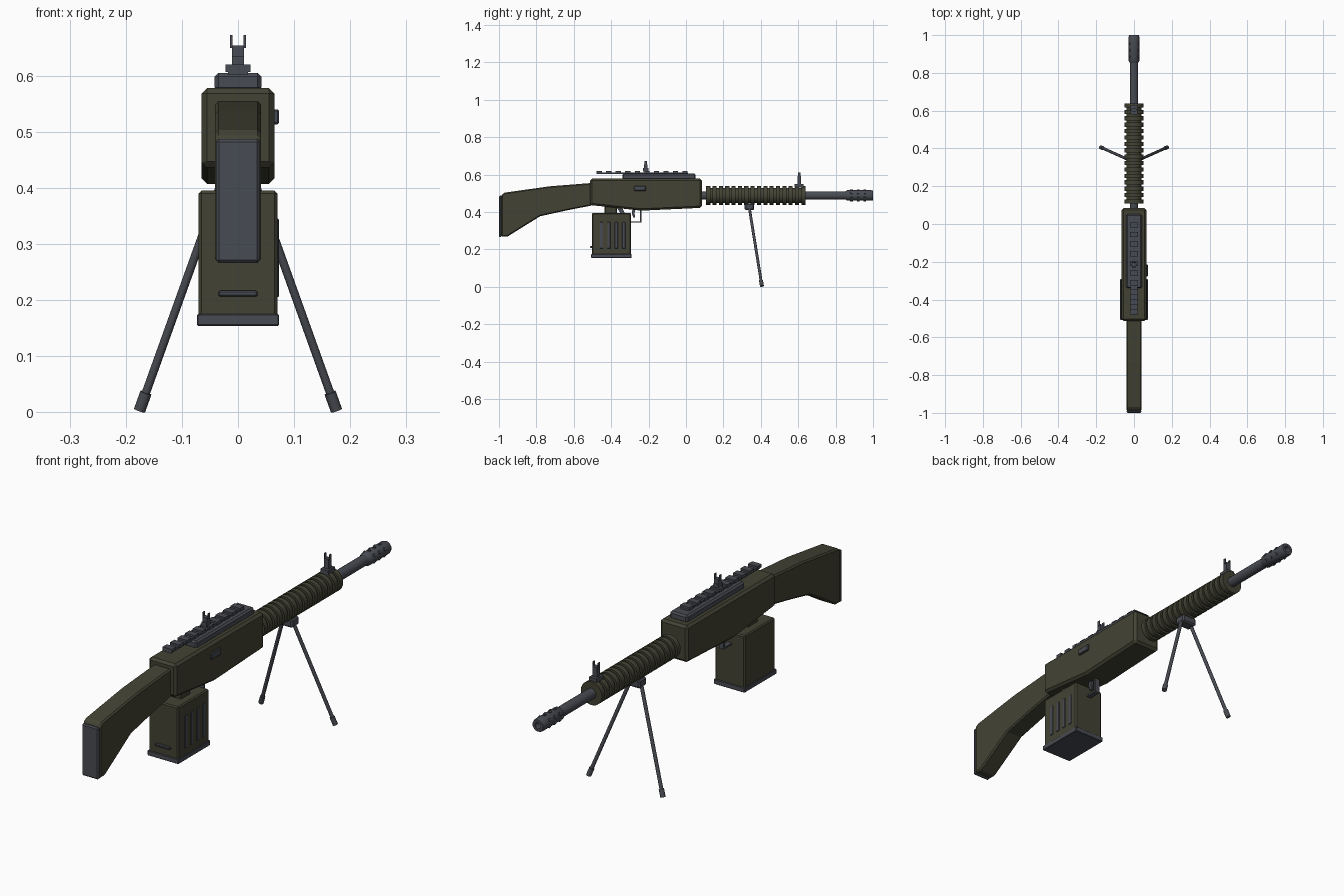
import bpy, bmesh, math
from mathutils import Vector

if "Cube" in bpy.data.objects:
    bpy.data.objects.remove(bpy.data.objects["Cube"])


def material(name, rgb):
    m = bpy.data.materials.new(name)
    m.diffuse_color = (*rgb, 1)
    m.use_nodes = True
    m.node_tree.nodes["Principled BSDF"].inputs["Base Color"].default_value = m.diffuse_color
    return m


OLIVE = material("olive drab", (0.055, 0.055, 0.034))
STEEL = material("gunmetal", (0.064, 0.070, 0.084))
AXIS_Z = 0.488  # height of the barrel axis


def finish(name, bm, mat, bevel=0, smooth=False):
    bmesh.ops.recalc_face_normals(bm, faces=bm.faces)
    me = bpy.data.meshes.new(name)
    bm.to_mesh(me)
    bm.free()
    me.materials.append(mat)
    ob = bpy.data.objects.new(name, me)
    bpy.context.collection.objects.link(ob)
    if bevel:
        b = ob.modifiers.new("bevel", 'BEVEL')
        b.width = bevel
        b.segments = 1
        b.limit_method = 'ANGLE'
        b.angle_limit = math.radians(40)
    if smooth:
        bpy.ops.object.select_all(action='DESELECT')
        ob.select_set(True)
        bpy.context.view_layer.objects.active = ob
        bpy.ops.object.shade_smooth_by_angle(angle=math.radians(35))
    return ob


def prism(name, pts, x0, x1, mat, bevel=0):
    """Side profile (y, z) extruded across x."""
    bm = bmesh.new()
    f = bm.faces.new([bm.verts.new((x0, y, z)) for y, z in pts])
    r = bmesh.ops.extrude_face_region(bm, geom=[f])
    vs = [v for v in r["geom"] if isinstance(v, bmesh.types.BMVert)]
    bmesh.ops.translate(bm, vec=(x1 - x0, 0, 0), verts=vs)
    return finish(name, bm, mat, bevel)


def box(name, x, y, z, mat, bevel=0):
    pts = [(y[0], z[0]), (y[1], z[0]), (y[1], z[1]), (y[0], z[1])]
    return prism(name, pts, x[0], x[1], mat, bevel)


def lathe(name, profile, mat, sides=20):
    """Profile (y, radius) turned around the barrel axis."""
    bm = bmesh.new()
    rings = []
    for y, r in profile:
        rings.append([bm.verts.new((r * math.cos(2 * math.pi * i / sides), y,
                                    AXIS_Z + r * math.sin(2 * math.pi * i / sides)))
                      for i in range(sides)])
    for a, b in zip(rings, rings[1:]):
        for i in range(sides):
            j = (i + 1) % sides
            bm.faces.new((a[i], a[j], b[j], b[i]))
    bm.faces.new(rings[0])
    bm.faces.new(rings[-1])
    return finish(name, bm, mat, smooth=True)


def rod(name, p, q, r, mat, sides=12):
    p, q = Vector(p), Vector(q)
    bm = bmesh.new()
    bmesh.ops.create_cone(bm, cap_ends=True, segments=sides, radius1=r, radius2=r,
                          depth=(q - p).length)
    rot = (q - p).to_track_quat('Z', 'Y').to_matrix()
    bmesh.ops.rotate(bm, cent=(0, 0, 0), matrix=rot, verts=bm.verts)
    bmesh.ops.translate(bm, vec=(p + q) / 2, verts=bm.verts)
    return finish(name, bm, mat, smooth=True)


# Stock and butt pad
prism("stock", [(-0.988, 0.49), (-0.97, 0.503), (-0.73, 0.537), (-0.50, 0.555),
                (-0.50, 0.435), (-0.63, 0.41), (-0.78, 0.377), (-0.955, 0.268),
                (-0.988, 0.268)], -0.041, 0.041, OLIVE, 0.006)
box("butt_pad", (-0.039, 0.039), (-1.0, -0.985), (0.266, 0.487), STEEL, 0.005)

# Receiver
prism("receiver", [(-0.513, 0.578), (0.085, 0.578), (0.085, 0.422), (-0.24, 0.407),
                   (-0.513, 0.437)], -0.065, 0.065, OLIVE, 0.01)
box("ejection_port", (0.06, 0.073), (-0.278, -0.215), (0.513, 0.54), STEEL, 0.003)

# Top cover and slotted rail
box("top_cover", (-0.042, 0.042), (-0.34, 0.052), (0.572, 0.605), STEEL, 0.007)
box("rail_base", (-0.018, 0.018), (-0.478, 0.01), (0.602, 0.612), STEEL)
for i in range(10):
    y = -0.478 + i * 0.051
    box("rail_tooth", (-0.022, 0.022), (y, y + 0.028), (0.606, 0.62), STEEL)


# Sights: a foot, a block and two prongs
def sight(prefix, y, z_base, z_top, half_x, half_y):
    z_mid = z_top - 0.018
    box(prefix + "_foot", (-half_x, half_x), (y - half_y, y + half_y),
        (z_base, z_base + 0.02), STEEL)
    box(prefix + "_block", (-0.011, 0.011), (y - 0.010, y + 0.010), (z_base, z_mid), STEEL)
    for s in (-1, 1):
        box(prefix + "_prong", (s * 0.012 - 0.002, s * 0.012 + 0.002),
            (y - 0.006, y + 0.006), (z_mid - 0.005, z_top), STEEL)


sight("rear_sight", -0.215, 0.615, 0.672, 0.011, 0.014)
sight("front_sight", 0.605, 0.53, 0.61, 0.018, 0.024)

# Barrel and muzzle brake
lathe("barrel", [(0.05, 0.022), (0.88, 0.022)], STEEL)
lathe("muzzle_brake", [(0.853, 0.022), (0.862, 0.028), (0.992, 0.028), (1.0, 0.025),
                       (1.0, 0.013), (0.97, 0.013)], STEEL)
for y in (0.885, 0.92, 0.955):
    for k in range(6):
        a = math.radians(30 + 60 * k)
        d = Vector((math.cos(a), 0, math.sin(a)))
        c = Vector((0, y, AXIS_Z))
        rod("muzzle_port", c + d * 0.02, c + d * 0.031, 0.007, STEEL, 8)

# Ribbed handguard
ribs, pitch, start = 16, 0.0339, 0.108
profile = [(start, 0.02)]
for i in range(ribs):
    y = start + i * pitch
    profile += [(y, 0.041), (y, 0.050), (y + 0.022, 0.050), (y + 0.022, 0.041)]
profile.append((start + (ribs - 1) * pitch + 0.022, 0.02))
lathe("handguard", profile, OLIVE, 24)

# Bipod
box("bipod_clamp", (-0.035, 0.035), (0.314, 0.364), (0.41, 0.446), STEEL, 0.006)
for s in (-1, 1):
    top = Vector((s * 0.024, 0.338, 0.425))
    foot = Vector((s * 0.1755, 0.406, 0.003))
    knee = foot.lerp(top, 0.075)
    rod("bipod_leg", top, knee, 0.0075, STEEL)
    rod("bipod_foot", knee, foot, 0.0105, STEEL)

# Ammunition box
box("ammo_box", (-0.07, 0.07), (-0.503, -0.295), (0.165, 0.395), OLIVE, 0.005)
box("ammo_box_base", (-0.073, 0.073), (-0.507, -0.291), (0.154, 0.175), STEEL, 0.002)
for i in range(4):
    y = -0.452 + i * 0.04
    box("ammo_box_rib", (0.066, 0.073), (y - 0.009, y + 0.009), (0.205, 0.345), STEEL, 0.002)
box("ammo_box_handle", (-0.035, 0.035), (-0.512, -0.498), (0.206, 0.217), STEEL, 0.003)
box("feed_neck", (-0.035, 0.035), (-0.435, -0.37), (0.38, 0.45), OLIVE, 0.004)

# Trigger and guard
prism("trigger", [(-0.285, 0.42), (-0.268, 0.42), (-0.275, 0.395), (-0.272, 0.37),
                  (-0.282, 0.37), (-0.29, 0.395)], -0.006, 0.006, STEEL)
prism("guard_rear", [(-0.375, 0.43), (-0.345, 0.43), (-0.325, 0.39), (-0.345, 0.385)],
      -0.011, 0.011, STEEL)
box("guard_bottom", (-0.011, 0.011), (-0.31, -0.238), (0.343, 0.350), STEEL)
box("guard_front", (-0.011, 0.011), (-0.246, -0.238), (0.343, 0.42), STEEL)
